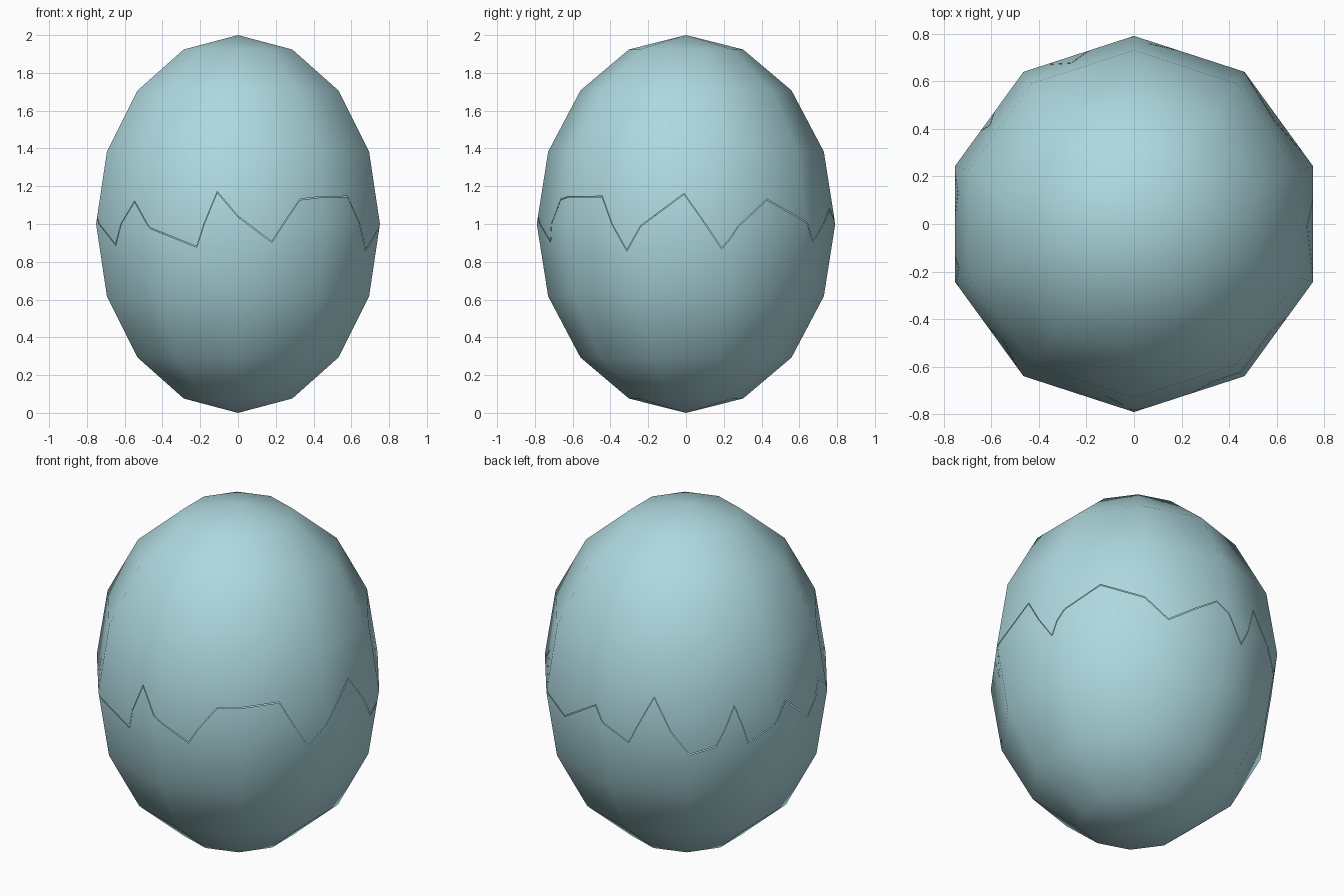
import bpy, bmesh
from math import sin, cos, pi, radians
from mathutils import Vector, Matrix

if "Cube" in bpy.data.objects:
    bpy.data.objects.remove(bpy.data.objects["Cube"])

R = 0.79          # equator radius
SEG = 10          # sides

# crack line round the egg: (angle in degrees, height)
CRACK = [(14.5, .87), (21, .99), (35.8, 1.13), (54, 1.01), (64.4, .91), (75.7, 1.0),
         (85.6, 1.08), (91, 1.0), (100.6, .90), (111.4, 1.18), (119, 1.0), (126.6, .87),
         (137.4, .895), (145.6, 1.12), (151.7, .89), (163.8, 1.0), (170, 1.08),
         (186.3, .90), (194, 1.10), (200, 1.0), (209, .89), (214.5, 1.0), (222.1, 1.12),
         (233.6, .98), (252.7, .88), (256.2, 1.0), (261.4, 1.17), (270, 1.04),
         (284, .905), (288.6, 1.0), (296.3, 1.13), (322.6, 1.145), (328.7, 1.0),
         (335.1, .86), (342.3, .99), (359.2, 1.16)]

mat = bpy.data.materials.new("shell_blue")
mat.diffuse_color = (0.42, 0.69, 0.73, 1)
mat.use_nodes = True
mat.node_tree.nodes["Principled BSDF"].inputs["Base Color"].default_value = mat.diffuse_color


def surface_radius(deg, z):
    """Radius of the ten-sided egg near its middle."""
    a = ((deg - 90 + 18) % 36) - 18
    side = cos(pi / SEG) / cos(radians(18 - abs(a)))
    return side * (R - 0.06 * abs(z - 1) / 0.383)


def add_object(name, bm):
    me = bpy.data.meshes.new(name)
    bm.to_mesh(me)
    bm.free()
    ob = bpy.data.objects.new(name, me)
    bpy.context.collection.objects.link(ob)
    return ob


def egg_mesh():
    bm = bmesh.new()
    vs = [bm.verts.new((0, R * sin(i * pi / 8), 1 - cos(i * pi / 8))) for i in range(9)]
    es = [bm.edges.new(p) for p in zip(vs, vs[1:])]
    bmesh.ops.spin(bm, geom=vs + es, cent=(0, 0, 0), axis=(0, 0, 1),
                   angle=2 * pi, steps=SEG, use_duplicate=False)
    bmesh.ops.remove_doubles(bm, verts=bm.verts, dist=1e-4)
    bmesh.ops.recalc_face_normals(bm, faces=bm.faces)
    return bm


def cutter_mesh(dz):
    """Jagged block filling everything above the crack."""
    bm = bmesh.new()
    mid, cap = bm.verts.new((0, 0, 1 + dz)), bm.verts.new((0, 0, 3))
    low, high = [], []
    for deg, z in CRACK:
        a, r, k = radians(deg), surface_radius(deg, z), 1.4
        x, y = k * r * cos(a), k * r * sin(a)
        low.append(bm.verts.new((x, y, 1 + dz + k * (z - 1))))
        high.append(bm.verts.new((x, y, 3)))
    for i in range(len(low)):
        j = (i + 1) % len(low)
        bm.faces.new((mid, low[j], low[i]))
        bm.faces.new((low[i], low[j], high[j], high[i]))
        bm.faces.new((cap, high[i], high[j]))
    bmesh.ops.recalc_face_normals(bm, faces=bm.faces)
    return bm


def shell(name, operation, dz):
    ob = add_object(name, egg_mesh())
    cut = add_object(name + "_cutter", cutter_mesh(dz))
    cut.hide_render = True
    mod = ob.modifiers.new("crack", 'BOOLEAN')
    mod.operation, mod.object, mod.solver = operation, cut, 'EXACT'
    deps = bpy.context.evaluated_depsgraph_get()
    me = bpy.data.meshes.new_from_object(ob.evaluated_get(deps))
    ob.modifiers.clear()
    ob.data = me
    bpy.data.objects.remove(cut)
    # open the shell: drop the cut fan meeting at the centre
    bm = bmesh.new()
    bm.from_mesh(me)
    inner = [v for v in bm.verts if v.co.xy.length < 0.02 and abs(v.co.z - 1) < 0.1]
    bmesh.ops.delete(bm, geom=inner, context='VERTS')
    bmesh.ops.triangulate(bm, faces=[f for f in bm.faces if len(f.verts) > 4])
    for f in bm.faces:
        f.smooth = True
    bm.to_mesh(me)
    bm.free()
    # smooth egg shading over the flat facets
    me.normals_split_custom_set_from_vertices(
        [Vector((v.co.x / R**2, v.co.y / R**2, v.co.z - 1)).normalized() for v in me.vertices])
    me.materials.clear()
    me.materials.append(mat)


shell("top_shell", 'INTERSECT', 0.002)
shell("bottom_shell", 'DIFFERENCE', -0.003)
